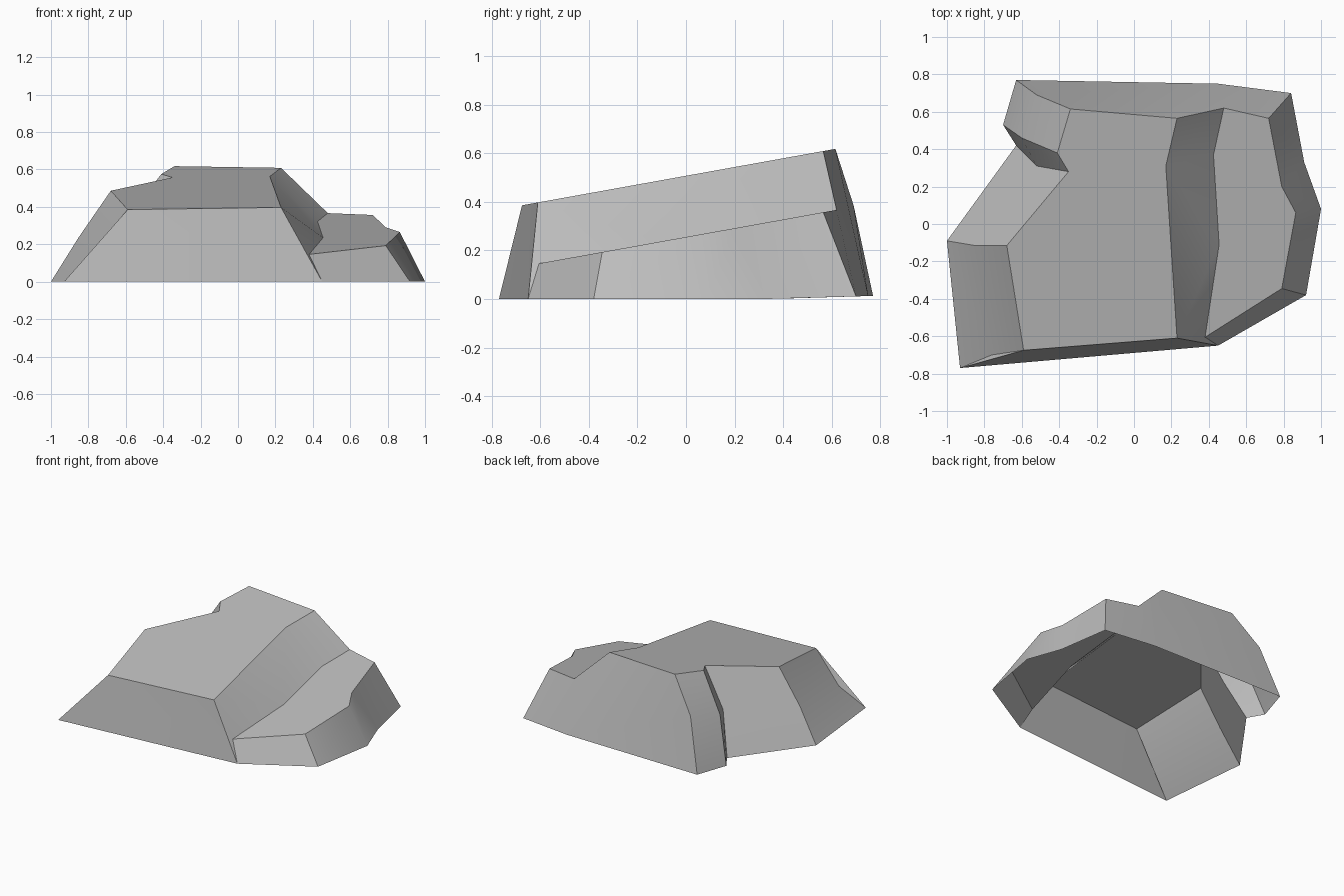
import bpy
import bmesh
from math import radians

cube = bpy.data.objects.get("Cube")
if cube:
    bpy.data.objects.remove(cube, do_unlink=True)

# One stone colour
stone = bpy.data.materials.new("grey stone")
stone.use_nodes = True
grey = (0.5, 0.5, 0.5, 1)
stone.diffuse_color = grey
stone.node_tree.nodes["Principled BSDF"].inputs["Base Color"].default_value = grey

bm = bmesh.new()
corner = {}


def add_outline(letters, points, height):
    """Place one lettered corner per plan point, at the height of its layer."""
    for letter, (x, y) in zip(letters, points):
        corner[letter] = bm.verts.new((x, y, height(y)))


# Ground outline, counter-clockwise from the front right corner
add_outline("ABCDEFGHIJK",
            [(-.93, -.77), (.45, -.65), (.92, -.38), (1, .08), (.91, .33), (.84, .7),
             (.45, .75), (-.63, .77), (-.7, .53), (-.63, .42), (-1, -.09)],
            lambda y: max(0, .03 * (y - .35)))

# High slab, tilted up towards the back
add_outline("abcdefgh",
            [(-.59, -.675), (.23, -.61), (.17, .31), (.23, .565),
             (-.34, .615), (-.41, .38), (-.35, .28), (-.68, -.115)],
            lambda y: .507 + .18 * y)

# Low ledge on the left, parallel to the slab
add_outline("lmnopqrs",
            [(.38, -.605), (.79, -.345), (.865, .06), (.79, .2),
             (.72, .565), (.48, .62), (.425, .37), (.455, -.11)],
            lambda y: .255 + .18 * y)

# Shoulder corners below the slab, on the right and beside the cleft
for letter, x, y, z in (("u", -.76, -.7, .14), ("v", -.85, -.115, .24),
                        ("w", -.52, .31, .29), ("x", -.6, .46, .33),
                        ("y", -.52, .69, .385)):
    corner[letter] = bm.verts.new((x, y, z))

facets = {
    "high slab": "abcdefgh",
    "low ledge": "lmnopqrs",
    "step between them": "bls bsc csr crqd",
    "front wall": "ABa Aau Bba Blb BCml",
    "left wall": "CDnm DEon EFpo",
    "back wall": "FGqp Gdq Ged GHye",
    "cleft": "yxfe HIxy xwgf IJwx",
    "right wall": "wvhg vuah JKvw KAuv",
}
for words in facets.values():
    for word in words.split():
        bm.faces.new([corner[letter] for letter in word])
bmesh.ops.recalc_face_normals(bm, faces=bm.faces)
bm.faces.ensure_lookup_table()
if bm.faces[0].normal.z < 0:
    bmesh.ops.reverse_faces(bm, faces=bm.faces)

mesh = bpy.data.meshes.new("rock")
bm.to_mesh(mesh)
bm.free()
mesh.materials.append(stone)
rock = bpy.data.objects.new("rock", mesh)
bpy.context.collection.objects.link(rock)

# Soft shading on the walls, hard breaks at the ridges
bpy.ops.object.select_all(action="DESELECT")
rock.select_set(True)
bpy.context.view_layer.objects.active = rock
bpy.ops.object.shade_smooth_by_angle(angle=radians(30))
